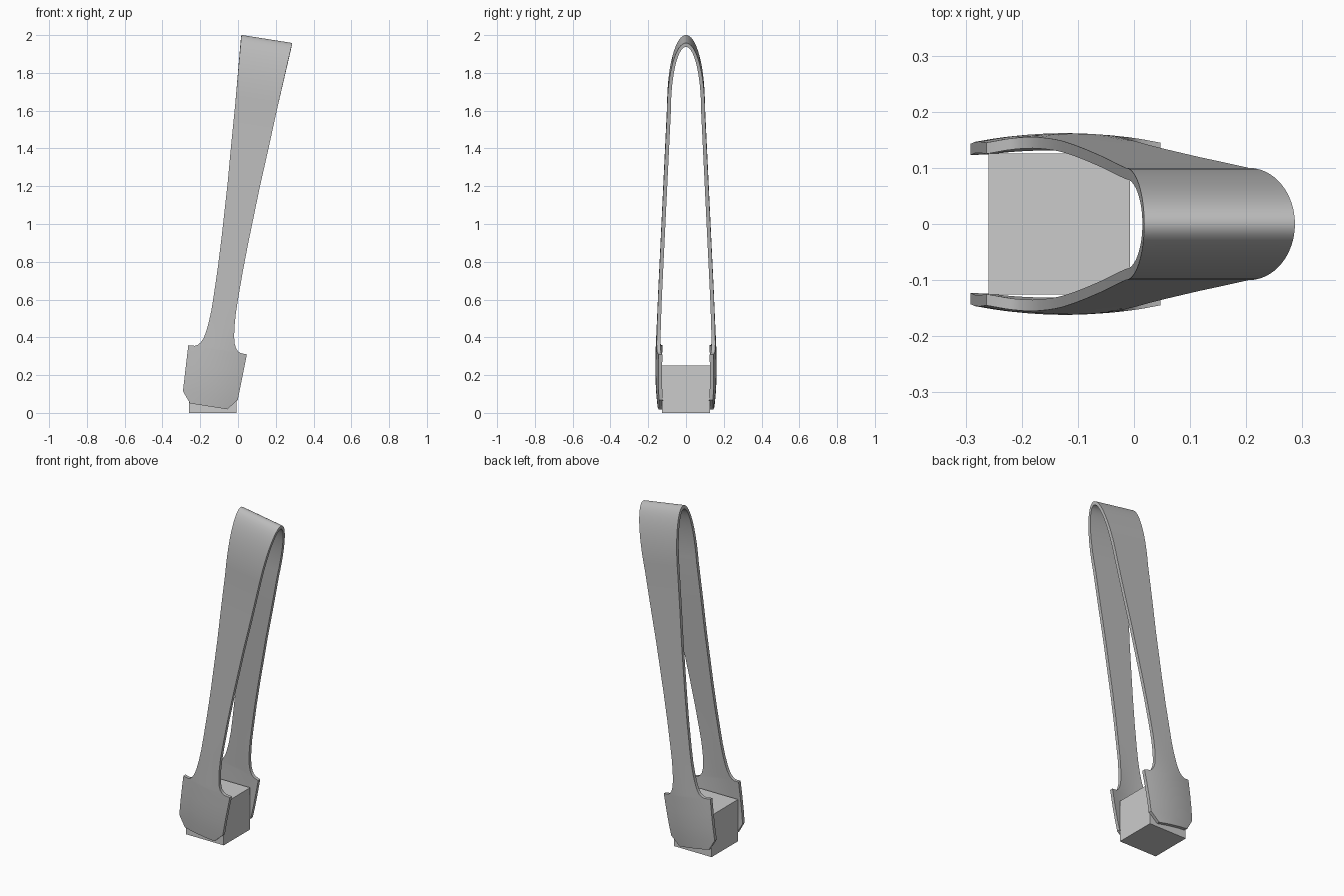
import bpy, bmesh, math

if "Cube" in bpy.data.objects:
    bpy.data.objects.remove(bpy.data.objects["Cube"])

TILT = math.radians(9)      # lean of the tongs
CENTRE = -0.159             # strip centre line in the leaning frame
THICK = 0.02
COLS = 10


def material(name, value):
    m = bpy.data.materials.new(name)
    m.diffuse_color = (value, value, value, 1)
    m.use_nodes = True
    m.node_tree.nodes["Principled BSDF"].inputs["Base Color"].default_value = m.diffuse_color
    return m


def add_object(name, bm, mat):
    bmesh.ops.recalc_face_normals(bm, faces=bm.faces)
    me = bpy.data.meshes.new(name)
    bm.to_mesh(me)
    bm.free()
    me.materials.append(mat)
    ob = bpy.data.objects.new(name, me)
    bpy.context.collection.objects.link(ob)
    return ob


def lerp(table, t):
    for (t0, v0), (t1, v1) in zip(table, table[1:]):
        if t <= t1:
            return v0 + (v1 - v0) * max(0, t - t0) / (t1 - t0)
    return table[-1][1]


# Half width of the strip along its length: pad, fillet, neck, flaring arm
WIDTH = [(0.01, 0.10), (0.068, 0.147), (0.313, 0.157), (0.315, 0.122),
         (0.323, 0.107), (0.338, 0.094), (0.365, 0.082), (0.40, 0.075),
         (0.45, 0.069), (0.52, 0.065), (0.60, 0.065), (0.75, 0.067),
         (0.90, 0.072), (1.05, 0.079), (1.20, 0.086), (1.40, 0.099),
         (1.61, 0.111), (1.98, 0.136)]
# Outer distance from the middle plane, and the crosswise bulge
REACH = [(0.01, 0.151), (0.07, 0.157), (0.14, 0.161), (0.22, 0.162),
         (0.313, 0.161), (0.40, 0.157), (0.60, 0.148), (1.61, 0.10)]
BULGE = [(0.01, 0.65), (0.313, 0.65), (0.60, 0.0)]

# Centre line of one leg: (outer t, outer y, inner t, inner y)
ts = sorted({t for t, _ in WIDTH[:-1]} | {0.14, 0.22})
rows = [(t, lerp(REACH, t), t, lerp(REACH, t) - THICK) for t in ts]
for i in range(1, 17):      # elliptical arch at the top
    a = math.pi / 2 * i / 16
    rows.append((1.61 + 0.369 * math.sin(a), 0.10 * math.cos(a),
                 1.61 + 0.348 * math.sin(a), 0.08 * math.cos(a)))
rows += [(to, -yo, ti, -yi) for to, yo, ti, yi in reversed(rows[:-1])]

# Tongs: closed cross-section swept down one leg, over the arch and back
bm = bmesh.new()


def place(p, t, y):
    q = y - math.copysign(lerp(BULGE, t) * p * p, y)
    x = CENTRE + p
    return bm.verts.new((x * math.cos(TILT) + t * math.sin(TILT), q,
                         -x * math.sin(TILT) + t * math.cos(TILT)))


rings = []
for to, yo, ti, yi in rows:
    h = lerp(WIDTH, to)
    us = [-h + 2 * h * i / COLS for i in range(COLS + 1)]
    rings.append([place(u, to, yo) for u in us] +
                 [place(u, ti, yi) for u in reversed(us)])
n = len(rings[0])
for a, b in zip(rings, rings[1:]):
    for i in range(n):
        j = (i + 1) % n
        bm.faces.new((a[i], a[j], b[j], b[i]))
for r in (rings[0], rings[-1]):
    for i in range(COLS):
        bm.faces.new((r[i], r[i + 1], r[n - 2 - i], r[n - 1 - i]))
tongs = add_object("tongs", bm, material("steel grey", 0.5))
bpy.context.view_layer.objects.active = tongs
tongs.select_set(True)
bpy.ops.object.shade_smooth_by_angle(angle=math.radians(30))

# Gripped cube
bm = bmesh.new()
bmesh.ops.create_cube(bm, size=1)
for v in bm.verts:
    v.co = (v.co.x * 0.252 - 0.133, v.co.y * 0.252, (v.co.z + 0.5) * 0.252)
add_object("sugar_cube", bm, material("pale grey", 0.6))
